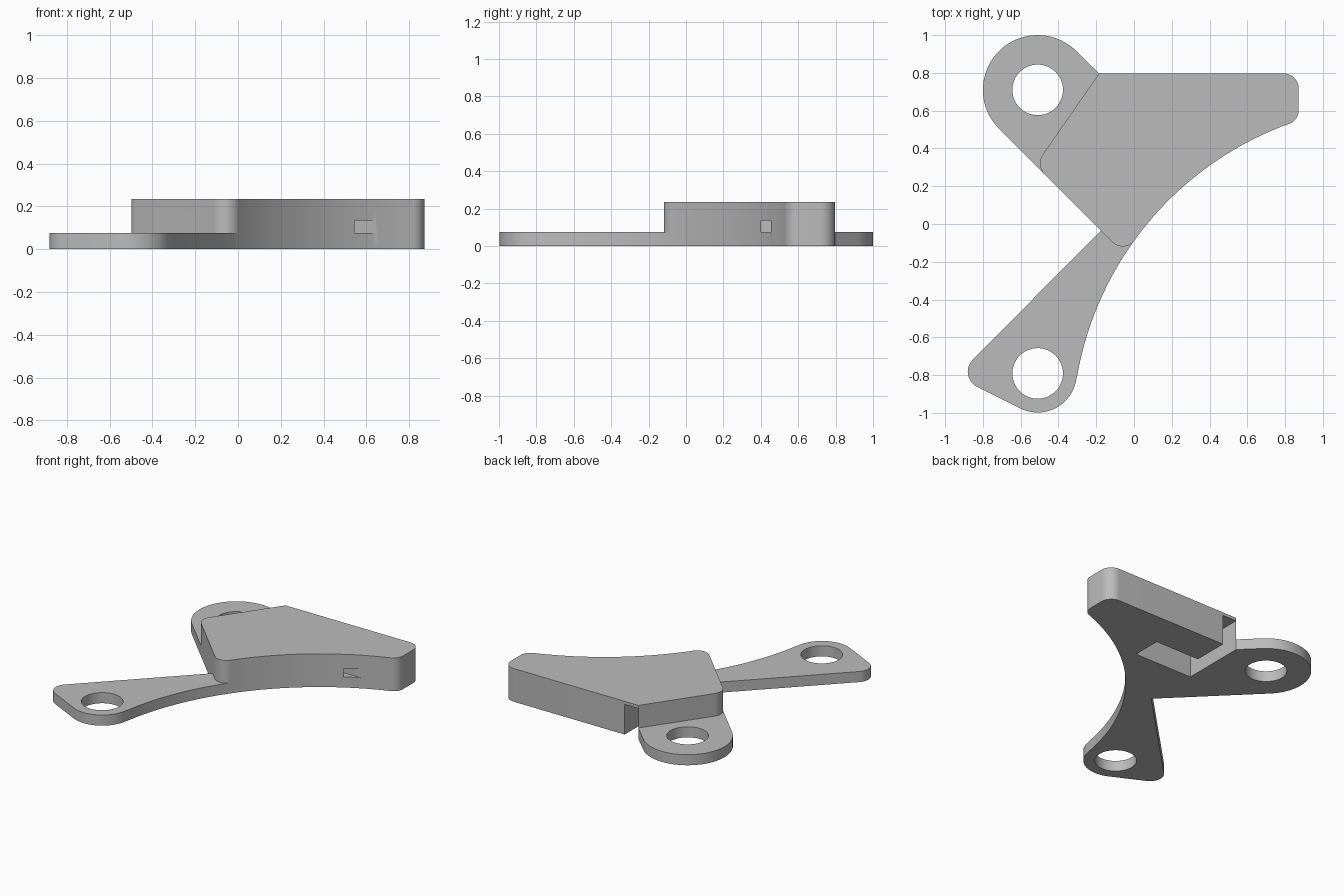
import bpy, bmesh, math
from mathutils import Vector

if "Cube" in bpy.data.objects:
    bpy.data.objects.remove(bpy.data.objects["Cube"])

PLATE, TOP = 0.075, 0.235          # plate thickness, block height
ARC_C, ARC_R = (1.412, -1.105), 1.739   # long concave edge
FILLET = 0.08


def arc(c, r, a0, a1, n):
    """Points on an arc, angles in degrees."""
    return [(c[0] + r * math.cos(math.radians(a0 + (a1 - a0) * i / n)),
             c[1] + r * math.sin(math.radians(a0 + (a1 - a0) * i / n)))
            for i in range(n + 1)]


def fillet(prev, corner, nxt, r, n=10):
    """Round one corner between two neighbouring points."""
    p = Vector(corner)
    a, b = (Vector(prev) - p).normalized(), (Vector(nxt) - p).normalized()
    half = a.angle(b) / 2
    c = p + (a + b).normalized() * r / math.sin(half)
    t0, t1 = p + a * r / math.tan(half) - c, p + b * r / math.tan(half) - c
    a0 = math.degrees(math.atan2(t0.y, t0.x))
    sweep = (math.degrees(math.atan2(t1.y, t1.x)) - a0 + 180) % 360 - 180
    return arc(c, r, a0, a0 + sweep, n)


def prism(name, pts, z0, z1):
    """Extrude a flat outline from z0 to z1."""
    bm = bmesh.new()
    face = bm.faces.new([bm.verts.new((x, y, z0)) for x, y in pts])
    ext = bmesh.ops.extrude_face_region(bm, geom=[face])
    bmesh.ops.translate(bm, vec=(0, 0, z1 - z0),
                        verts=[v for v in ext["geom"] if isinstance(v, bmesh.types.BMVert)])
    bmesh.ops.recalc_face_normals(bm, faces=bm.faces)
    me = bpy.data.meshes.new(name)
    bm.to_mesh(me)
    bm.free()
    ob = bpy.data.objects.new(name, me)
    bpy.context.collection.objects.link(ob)
    return ob


def combine(target, tool, operation):
    mod = target.modifiers.new(operation.lower(), 'BOOLEAN')
    mod.operation, mod.object, mod.solver = operation, tool, 'EXACT'
    bpy.context.view_layer.objects.active = target
    bpy.ops.object.modifier_apply(modifier=mod.name)
    bpy.data.objects.remove(tool)


# Raised block with rounded corners and concave front edge
sweep = arc(ARC_C, ARC_R, 110.4, 143.7, 32)
back_left, back_right = (-0.185, 0.797), (0.872, 0.797)
front_right, bottom, left = (0.872, 0.547), (-0.049, -0.161), (-0.522, 0.312)
outline = [back_left]
outline += fillet(back_left, back_right, front_right, FILLET)
outline += fillet(back_right, front_right, sweep[0], FILLET * 0.95)
outline += sweep
outline += fillet(sweep[-1], bottom, left, FILLET * 0.95)
outline += fillet(bottom, left, back_left, FILLET)
bracket = prism("bracket", outline, 0, TOP)

# Round mounting tab
tab_c = (-0.51, 0.71)
tab = prism("mounting_tab", arc(tab_c, 0.29, 45, 225, 40)
            + [(-0.40, 0.19), (-0.30, 0.30), (-0.25, 0.60), back_left], 0, PLATE)
combine(bracket, tab, 'UNION')

# Lower arm following the same concave edge
boss_c = (-0.51, -0.791)
boss = arc(boss_c, 0.207, -8, -116, 24)
heel, crotch = (-0.942, -0.807), (-0.175, -0.035)
arm = prism("lower_arm", arc(ARC_C, ARC_R, 143.7, 170.2, 26) + boss
            + fillet(boss[-1], heel, crotch, 0.09)
            + [crotch, (-0.12, 0.02)], 0, PLATE)
combine(bracket, arm, 'UNION')

# Bolt holes
for c in (tab_c, boss_c):
    combine(bracket, prism("hole", arc(c, 0.134, 0, 352.5, 47), -0.1, 0.2), 'DIFFERENCE')

# L-shaped pocket open to the underside and back
pocket = [(-0.186, 0.34), (0.267, 0.34), (0.267, 0.545),
          (-0.078, 0.545), (-0.078, 0.9), (-0.186, 0.9)]
combine(bracket, prism("pocket", pocket, -0.1, 0.213), 'DIFFERENCE')

# Narrow channel from the pocket to the concave edge
channel = [(0.2, 0.402), (0.8, 0.402), (0.8, 0.455), (0.2, 0.455)]
combine(bracket, prism("channel", channel, 0.075, 0.135), 'DIFFERENCE')

# Finish
grey = bpy.data.materials.new("plain grey")
grey.diffuse_color = (0.5, 0.5, 0.5, 1)
grey.use_nodes = True
grey.node_tree.nodes["Principled BSDF"].inputs["Base Color"].default_value = grey.diffuse_color
bracket.data.materials.clear()
bracket.data.materials.append(grey)
for p in bracket.data.polygons:
    p.material_index = 0
bpy.ops.object.select_all(action='DESELECT')
bracket.select_set(True)
bpy.context.view_layer.objects.active = bracket
bpy.ops.object.shade_smooth_by_angle(angle=math.radians(30))
